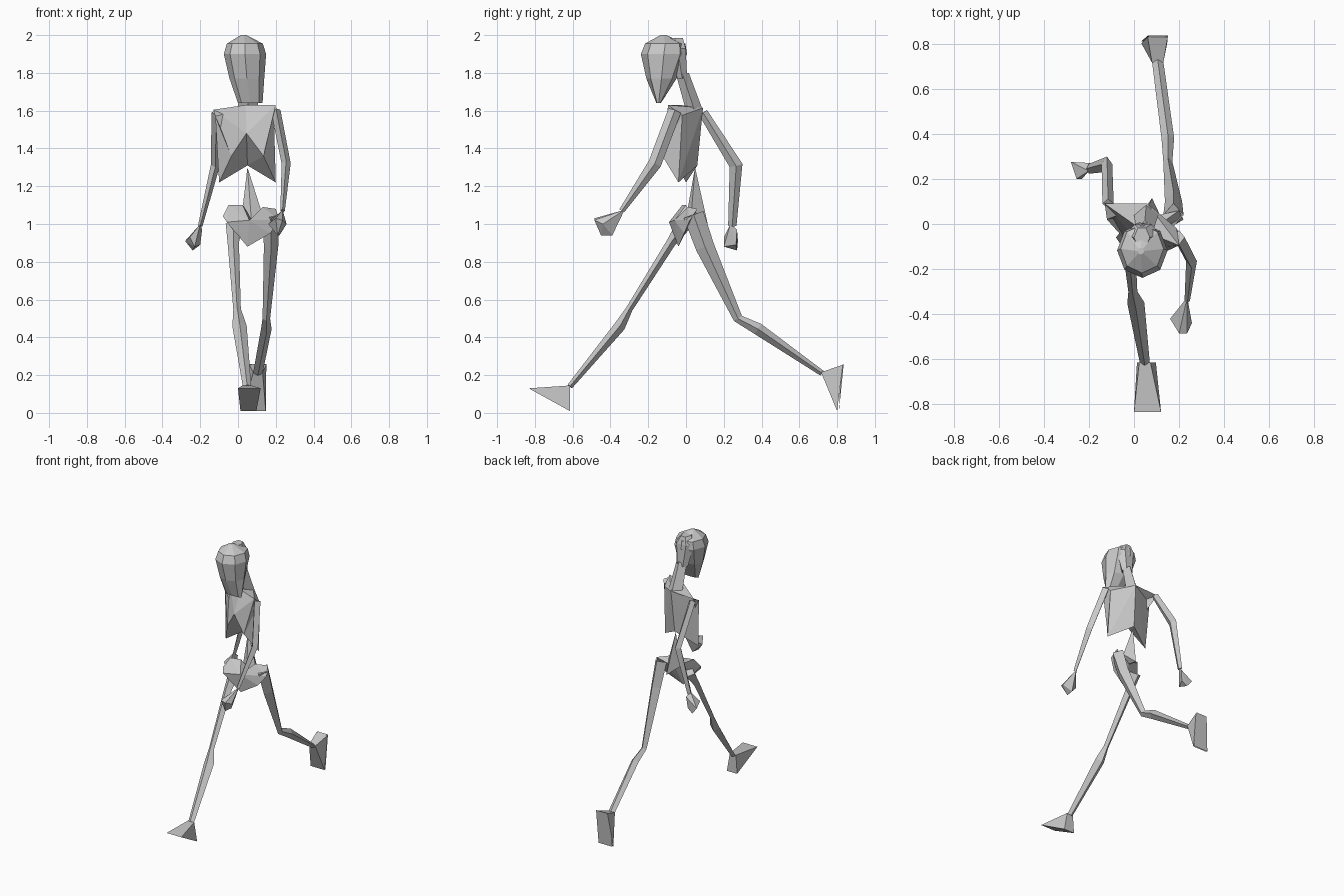
import bpy, bmesh, math
from mathutils import Vector

cube = bpy.data.objects.get("Cube")
if cube:
    bpy.data.objects.remove(cube, do_unlink=True)

GREY = (0.58, 0.58, 0.58, 1)
clay = bpy.data.materials.new("plain_grey")
clay.use_nodes = True
clay.diffuse_color = GREY
clay.node_tree.nodes["Principled BSDF"].inputs["Base Color"].default_value = GREY


def finish(name, bm):
    """Turn a bmesh into a flat-shaded object."""
    bmesh.ops.recalc_face_normals(bm, faces=bm.faces)
    mesh = bpy.data.meshes.new(name)
    bm.to_mesh(mesh)
    bm.free()
    mesh.materials.append(clay)
    obj = bpy.data.objects.new(name, mesh)
    bpy.context.collection.objects.link(obj)
    return obj


def hull(name, points):
    bm = bmesh.new()
    verts = [bm.verts.new(p) for p in points]
    result = bmesh.ops.convex_hull(bm, input=verts)
    loose = [v for v in result["geom_interior"] if isinstance(v, bmesh.types.BMVert)]
    bmesh.ops.delete(bm, geom=loose, context="VERTS")
    return finish(name, bm)


def skin(name, rings):
    """Join equal rings of points into a capped tube."""
    bm = bmesh.new()
    rows = [[bm.verts.new(p) for p in ring] for ring in rings]
    count = len(rows[0])
    for low, high in zip(rows, rows[1:]):
        for i in range(count):
            j = (i + 1) % count
            bm.faces.new((low[i], low[j], high[j], high[i]))
    bm.faces.new(rows[0])
    bm.faces.new(rows[-1])
    return finish(name, bm)


def limb(name, joints):
    """Four-sided limb: each joint is (position, half width, half depth)."""
    spots = [Vector(joint[0]) for joint in joints]
    rings = []
    for i, (_, wide, deep) in enumerate(joints):
        along = spots[min(i + 1, len(spots) - 1)] - spots[max(i - 1, 0)]
        back = along.cross(Vector((1, 0, 0))).normalized()
        side = back.cross(along).normalized()
        rings.append([spots[i] + side * wide, spots[i] + back * deep,
                      spots[i] - side * wide, spots[i] - back * deep])
    return skin(name, rings)


def stack(name, layers, sides):
    """Level rings: each layer is (x, y, z, half width, half depth)."""
    turns = [math.tau * i / sides for i in range(sides)]
    return skin(name, [[(x + w * math.cos(t), y + d * math.sin(t), z) for t in turns]
                       for x, y, z, w, d in layers])


def foot(name, ankle, heel, toe, heel_half, toe_half):
    """Wedge from a narrow ankle to a flat sole."""
    points = []
    for spot, half in ((ankle, 0.025), (heel, heel_half), (toe, toe_half)):
        for sign in (-1, 1):
            points.append(Vector(spot) + Vector((sign * half, 0, 0)))
    return hull(name, points)


# Head and neck
stack("head", [
    (0.065, -0.145, 1.64, 0.065, 0.012),
    (0.047, -0.13, 1.77, 0.092, 0.08),
    (0.037, -0.117, 1.9, 0.112, 0.122),
    (0.036, -0.11, 1.955, 0.095, 0.107),
    (0.03, -0.12, 2.0, 0.015, 0.015)], 8)
stack("skull_back", [
    (0.045, -0.02, 1.77, 0.045, 0.03),
    (0.04, -0.045, 1.93, 0.075, 0.05),
    (0.035, -0.06, 1.985, 0.035, 0.05)], 6)
stack("neck", [
    (0.055, 0.045, 1.6, 0.055, 0.045),
    (0.048, -0.02, 1.8, 0.04, 0.035)], 4)

# Rib cage, open underneath in an arch
collar, nape = (0.04, -0.03, 1.63), (0.06, 0.09, 1.615)
breast, spine_end = (0.045, -0.11, 1.48), (0.05, 0.06, 1.31)
left_ribs = [(0.2, -0.095, 1.63), (0.19, -0.02, 1.575), (0.135, -0.125, 1.36), (0.2, -0.04, 1.22)]
right_ribs = [(-0.13, 0.09, 1.605), (-0.12, 0.02, 1.57), (-0.035, -0.075, 1.36), (-0.1, 0.0, 1.22)]
bm = bmesh.new()
middle = [bm.verts.new(p) for p in (collar, nape, breast, spine_end)]
front, rear, chest, base = middle
for ribs in (left_ribs, right_ribs):
    shoulder, armpit, rib, tip = [bm.verts.new(p) for p in ribs]
    for face in ((shoulder, rear, front), (shoulder, front, chest),
                 (shoulder, chest, rib), (shoulder, rib, armpit),
                 (armpit, rib, tip), (rear, shoulder, armpit),
                 (rear, armpit, tip), (rear, tip, base),
                 (chest, base, rib), (rib, base, tip)):
        bm.faces.new(face)
finish("rib_cage", bm)

# Lower spine: a spike rising from the pelvis
hull("lower_spine", [(0.05, 0.048, 1.3), (0.02, 0.03, 1.05), (0.12, 0.03, 1.08),
                     (0.08, 0.115, 1.0), (0.07, 0.0, 1.03)])

# Pelvis: two wings meeting on the middle line
pelvis_middle = [(0.07, 0.03, 1.03), (0.06, -0.06, 1.02), (0.05, -0.04, 0.88)]
hull("right_pelvis", pelvis_middle + [(-0.08, -0.06, 1.04), (-0.05, -0.02, 1.1),
                                      (0.025, 0.0, 1.1), (-0.06, -0.09, 1.01)])
hull("left_pelvis", pelvis_middle + [(0.13, 0.01, 1.09), (0.2, 0.06, 1.08),
                                     (0.22, 0.02, 1.02), (0.17, -0.01, 0.95)])

# Legs: left trails, right leads
limb("left_leg", [
    ((0.175, 0.04, 1.05), 0.045, 0.055),
    ((0.175, 0.1, 0.88), 0.038, 0.05),
    ((0.15, 0.275, 0.5), 0.02, 0.025),
    ((0.15, 0.38, 0.445), 0.028, 0.032),
    ((0.105, 0.72, 0.21), 0.025, 0.015)])
limb("right_leg", [
    ((-0.02, -0.01, 1.0), 0.045, 0.04),
    ((-0.025, -0.08, 0.9), 0.03, 0.025),
    ((-0.005, -0.3, 0.55), 0.02, 0.018),
    ((0.008, -0.35, 0.46), 0.038, 0.03),
    ((0.048, -0.615, 0.14), 0.022, 0.015)])
foot("left_foot", (0.105, 0.715, 0.215), (0.105, 0.83, 0.255), (0.09, 0.8, 0.01), 0.045, 0.057)
foot("left_sole", (0.105, 0.82, 0.25), (0.105, 0.835, 0.26), (0.09, 0.81, 0.01), 0.045, 0.057)
foot("right_foot", (0.048, -0.615, 0.145), (0.055, -0.615, 0.01), (0.06, -0.833, 0.13), 0.042, 0.06)

# Arms: left swings forward, right swings back
limb("left_arm", [
    ((0.2, -0.06, 1.6), 0.025, 0.035),
    ((0.255, -0.165, 1.32), 0.024, 0.035),
    ((0.236, -0.34, 1.07), 0.012, 0.015)])
limb("right_arm", [
    ((-0.115, 0.09, 1.59), 0.025, 0.025),
    ((-0.12, 0.265, 1.31), 0.024, 0.035),
    ((-0.2, 0.245, 0.99), 0.012, 0.022)])

# Hands as closed fists
hull("left_hand", [(0.236, -0.325, 1.075), (0.16, -0.42, 1.0), (0.2, -0.485, 1.03),
                   (0.235, -0.485, 1.02), (0.257, -0.44, 1.0),
                   (0.21, -0.45, 0.94), (0.22, -0.39, 0.94)])
hull("right_hand", [(-0.2, 0.235, 1.0), (-0.19, 0.27, 0.97), (-0.28, 0.275, 0.91),
                    (-0.255, 0.2, 0.93), (-0.24, 0.27, 0.86),
                    (-0.2, 0.265, 0.89), (-0.23, 0.2, 0.88)])
